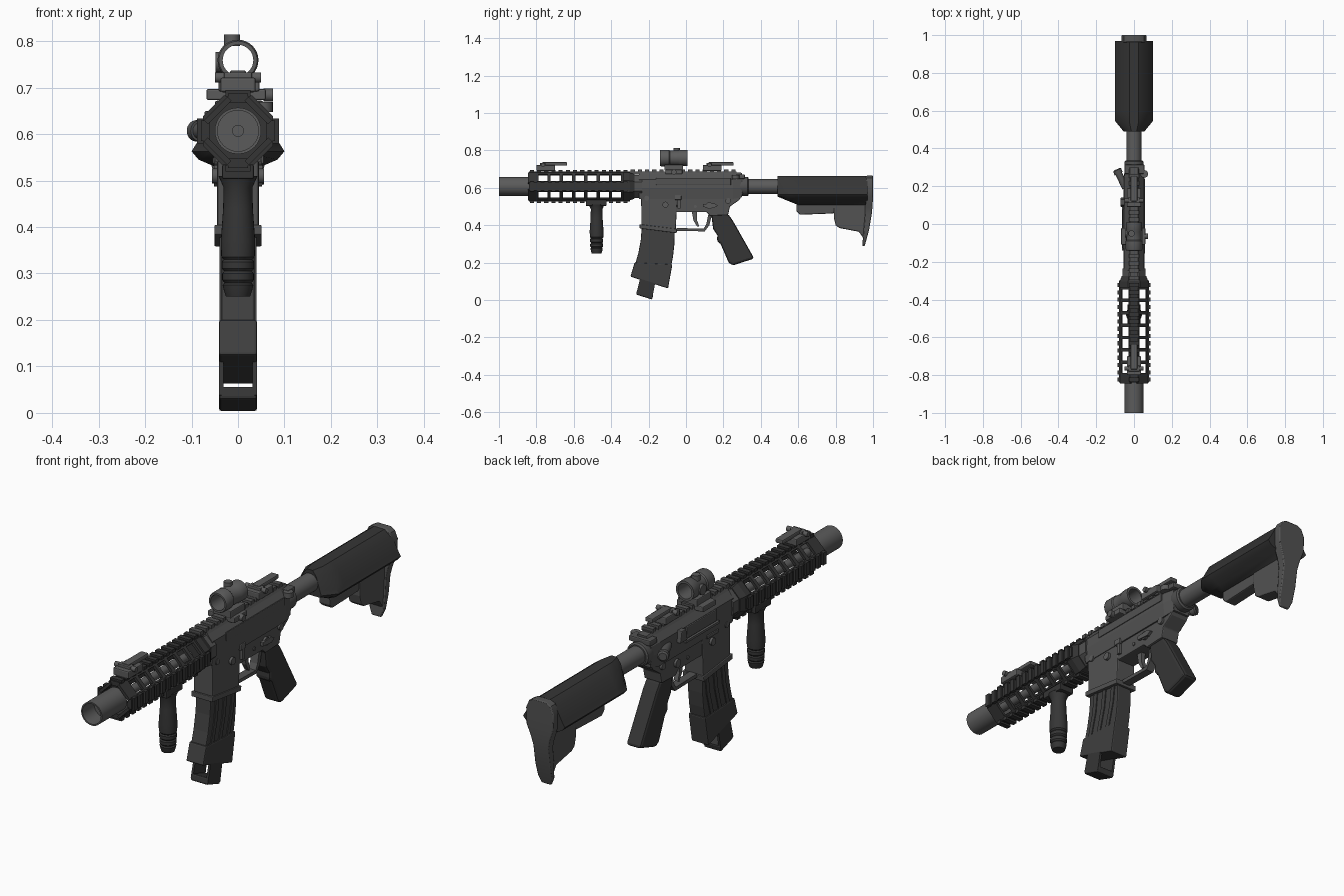
import bpy, bmesh, math
from mathutils import Vector, Matrix

def mat(name, v):
    m = bpy.data.materials.new(name)
    m.diffuse_color = (v, v, v, 1)
    return m

DARK = mat("black polymer", 0.036)
MAG = mat("dark grey polymer", 0.05)
BODY = mat("receiver grey", 0.085)
METAL = mat("metal grey", 0.105)
CZ = 0.607  # height of the bore line

def finish(name, bm, m, bevel=0, smooth=False):
    bmesh.ops.recalc_face_normals(bm, faces=bm.faces)
    me = bpy.data.meshes.new(name)
    bm.to_mesh(me)
    bm.free()
    me.materials.append(m)
    ob = bpy.data.objects.new(name, me)
    bpy.context.collection.objects.link(ob)
    if smooth:
        for p in me.polygons:
            p.use_smooth = True
        me.set_sharp_from_angle(angle=math.radians(35))
    if bevel:
        b = ob.modifiers.new("bevel", 'BEVEL')
        b.width, b.segments, b.limit_method = bevel, 2, 'ANGLE'
        b.angle_limit = math.radians(40)
    return ob

def add_box(bm, x0, x1, y0, y1, z0, z1, rot=None):
    c = Vector(((x0 + x1) / 2, (y0 + y1) / 2, (z0 + z1) / 2))
    s = Matrix.Diagonal((x1 - x0, y1 - y0, z1 - z0, 1))
    bmesh.ops.create_cube(bm, size=1, matrix=(rot or Matrix()) @ Matrix.Translation(c) @ s)

def box(name, dims, m, bevel=0):
    bm = bmesh.new()
    add_box(bm, *dims)
    return finish(name, bm, m, bevel)

def loft(name, rings, m, bevel=0, smooth=False):
    bm = bmesh.new()
    vs = [[bm.verts.new(p) for p in r] for r in rings]
    n = len(vs[0])
    for a, b in zip(vs, vs[1:]):
        for i in range(n):
            bm.faces.new((a[i], a[(i + 1) % n], b[(i + 1) % n], b[i]))
    bm.faces.new(vs[0])
    bm.faces.new(vs[-1])
    return finish(name, bm, m, bevel, smooth)

def prism(name, yz, half, m, bevel=0, cx=0):
    return loft(name, [[(cx + s * half, y, z) for y, z in yz] for s in (-1, 1)], m, bevel)

def ring_xz(half, y):
    # mirrored cross-section at one y
    return [(x, y, z) for x, z in half] + [(-x, y, z) for x, z in reversed(half)]

def lathe(name, prof, origin, axis, m, n=28, closed=False):
    # prof holds (distance along axis, radius)
    q = Vector(axis).to_track_quat('Z', 'Y')
    bm = bmesh.new()
    rings = []
    for d, r in prof:
        rings.append([bm.verts.new(Vector(origin) + q @ Vector((
            r * math.cos(2 * math.pi * i / n), r * math.sin(2 * math.pi * i / n), d)))
            for i in range(n)])
    for a, b in zip(rings, rings[1:] + (rings[:1] if closed else [])):
        for i in range(n):
            bm.faces.new((a[i], a[(i + 1) % n], b[(i + 1) % n], b[i]))
    if not closed:
        bm.faces.new(rings[0])
        bm.faces.new(rings[-1])
    return finish(name, bm, m, smooth=True)

def cyl(name, p, axis, r, length, m, n=20):
    return lathe(name, [(0, r), (length, r)], p, axis, m, n)

Y, X, Z = (0, 1, 0), (1, 0, 0), (0, 0, 1)

# Muzzle tube and inner barrel
lathe("muzzle_tube", [(0, 0.05), (0.17, 0.05), (0.17, 0.012), (0.08, 0.012), (0.08, 0.044), (0, 0.044)],
      (0, -1, CZ), Y, METAL, 32, True)
cyl("barrel", (0, -0.85, CZ), Y, 0.018, 0.6, METAL)

# Handguard: four rails joined by slotted diagonal panels
bm = bmesh.new()
for k in range(4):
    R = Matrix.Translation((0, 0, CZ)) @ Matrix.Rotation(k * math.pi / 2, 4, 'Y')
    add_box(bm, -0.022, 0.022, -0.84, -0.3, 0.06, 0.08, R)
    for i in range(14):
        y = -0.835 + i * 0.0385
        add_box(bm, -0.027, 0.027, y, y + 0.022, 0.074, 0.088, R)
    D = R @ Matrix.Rotation(math.pi / 4, 4, 'Y')
    for s in (-1, 1):
        a, b = sorted((s * 0.027, s * 0.037))
        add_box(bm, a, b, -0.84, -0.3, 0.058, 0.068, D)
    for i in range(8):
        y = -0.807 + i * 0.0657
        y0, y1 = y, y + 0.018
        if i == 0: y0 = -0.845
        if i == 7: y1 = -0.3
        add_box(bm, -0.036, 0.036, y0, y1, 0.056, 0.068, D)
finish("handguard", bm, DARK)

def octagon(r, y):
    return [(r * math.cos(math.pi * (i + .5) / 4), y, CZ + r * math.sin(math.pi * (i + .5) / 4))
            for i in range(8)]
loft("handguard_rear_collar", [octagon(0.082, -0.335), octagon(0.082, -0.305), octagon(0.07, -0.275)], DARK)
loft("barrel_nut", [octagon(0.066, -0.28), octagon(0.066, -0.235)], BODY)

# Upper receiver and its rail
sec = [(0.048, 0.54), (0.055, 0.60), (0.052, 0.645), (0.03, 0.672), (0.022, 0.685)]
small = [(0.04, 0.55), (0.045, 0.60), (0.042, 0.64), (0.028, 0.665), (0.02, 0.68)]
loft("upper_receiver", [ring_xz(sec, -0.25), ring_xz(sec, 0.25), ring_xz(small, 0.3)], BODY)
bm = bmesh.new()
add_box(bm, -0.02, 0.02, -0.3, 0.27, 0.67, 0.688)
for i in range(15):
    y = -0.296 + i * 0.0385
    add_box(bm, -0.027, 0.027, y, y + 0.022, 0.682, 0.699)
finish("receiver_rail", bm, BODY)
box("left_side_panel", (0.05, 0.057, -0.16, 0.24, 0.615, 0.652), BODY, 0.003)
box("ejection_port_cover", (-0.06, -0.05, -0.13, 0.08, 0.595, 0.645), BODY, 0.004)
box("port_hinge", (-0.064, -0.05, -0.14, 0.09, 0.582, 0.592), METAL)
prism("case_deflector", [(0.09, 0.60), (0.14, 0.60), (0.13, 0.65), (0.10, 0.65)], 0.012, BODY, 0.004, -0.06)
lathe("forward_assist", [(0, 0.018), (0.085, 0.018), (0.085, 0.023), (0.105, 0.023), (0.11, 0.016)],
      (-0.045, 0.19, 0.607), (-0.42, 0.9, 0), BODY)

# Charging handle
box("charging_handle", (-0.05, 0.055, 0.265, 0.315, 0.648, 0.672), BODY, 0.005)
cyl("charging_latch", (0.055, 0.265, 0.647), Z, 0.02, 0.022, METAL)

# Lower receiver with magazine well and trigger guard
prism("lower_receiver", [(-0.24, 0.56), (-0.235, 0.47), (-0.045, 0.47), (0.11, 0.47), (0.13, 0.45),
      (0.225, 0.455), (0.235, 0.50), (0.285, 0.535), (0.305, 0.57), (0.29, 0.60), (0.25, 0.56)],
      0.042, BODY, 0.004)
prism("magazine_well", [(-0.24, 0.565), (-0.238, 0.40), (-0.055, 0.375), (-0.045, 0.565)], 0.045, BODY, 0.005)
prism("well_flare", [(-0.248, 0.405), (-0.248, 0.383), (-0.05, 0.358), (-0.048, 0.38)], 0.051, BODY, 0.003)
prism("trigger_guard", [(-0.05, 0.385), (-0.05, 0.37), (0.10, 0.367), (0.125, 0.40), (0.14, 0.46),
      (0.12, 0.46), (0.108, 0.405), (0.095, 0.382)], 0.018, BODY)
prism("trigger", [(0.03, 0.48), (0.06, 0.48), (0.058, 0.43), (0.07, 0.395), (0.06, 0.392), (0.04, 0.425)], 0.01, METAL)

# Receiver controls
for s, tag in ((-1, "right"), (1, "left")):
    def knob(name, y, z, r, out=0.052):
        cyl(tag + "_" + name, (s * 0.03, y, z), (s, 0, 0), r, out - 0.03, METAL, 16)
    knob("front_pin", -0.21, 0.545, 0.013)
    knob("rear_pin", 0.225, 0.53, 0.015)
    knob("selector_hub", 0.125, 0.505, 0.018)
    knob("magazine_release", -0.11, 0.51, 0.016, 0.056)
    knob("trigger_pin", 0.05, 0.50, 0.008, 0.046)
prism("selector_lever", [(0.09, 0.497), (0.15, 0.492), (0.17, 0.505), (0.15, 0.517), (0.09, 0.513)], 0.006, METAL, 0, 0.05)
box("bolt_catch", (0.04, 0.056, -0.06, -0.025, 0.535, 0.56), METAL, 0.004)
box("bolt_catch_stem", (0.04, 0.053, -0.045, -0.03, 0.49, 0.54), METAL)
box("release_fence", (-0.055, -0.04, -0.15, -0.07, 0.535, 0.55), BODY, 0.004)

# Pistol grip
prism("pistol_grip", [(0.135, 0.46), (0.225, 0.46), (0.25, 0.425), (0.365, 0.222), (0.25, 0.185), (0.228, 0.2),
      (0.185, 0.30), (0.165, 0.315), (0.168, 0.345), (0.145, 0.38)], 0.035, DARK, 0.012)

# Curved magazine with ribs, boot and pull loop
prism("magazine", [(-0.236, 0.40), (-0.06, 0.39), (-0.062, 0.30), (-0.069, 0.235), (-0.098, 0.085),
      (-0.287, 0.14), (-0.255, 0.25), (-0.242, 0.32)], 0.036, MAG, 0.005)
for s in (-1, 1):
    for i, d in enumerate((0.03, 0.085, 0.14)):
        prism("magazine_rib_%d_%d" % (s, i), [(-0.236 + d, 0.38), (-0.215 + d, 0.38), (-0.226 + d, 0.29),
              (-0.253 + d, 0.19), (-0.274 + d, 0.19), (-0.247 + d, 0.29)], 0.003, MAG, 0, s * 0.037)
prism("magazine_boot", [(-0.275, 0.20), (-0.073, 0.19), (-0.096, 0.062), (-0.297, 0.125)], 0.041, MAG, 0.005)
for s in (-1, 1):
    prism("pull_loop_side_%d" % s, [(-0.245, 0.115), (-0.165, 0.09), (-0.18, 0.012), (-0.265, 0.038)], 0.005, DARK, 0, s * 0.036)
prism("pull_loop_base", [(-0.26, 0.058), (-0.175, 0.03), (-0.181, 0.002), (-0.267, 0.03)], 0.041, DARK, 0.006)

# Vertical foregrip
box("foregrip_clamp", (-0.034, 0.034, -0.535, -0.425, 0.503, 0.535), DARK, 0.004)
lathe("foregrip", [(0, 0.026), (0.012, 0.03), (0.025, 0.033), (0.03, 0.029), (0.036, 0.034), (0.05, 0.034),
      (0.055, 0.030), (0.061, 0.035), (0.075, 0.035), (0.08, 0.031), (0.086, 0.036), (0.12, 0.037),
      (0.19, 0.032), (0.235, 0.031), (0.26, 0.042)], (0, -0.478, 0.25), Z, DARK)

# Buffer tube and nut
lathe("castle_nut", [(0, 0.046), (0.02, 0.051), (0.045, 0.051), (0.05, 0.044)], (0, 0.285, CZ), Y, BODY)
cyl("buffer_tube", (0, 0.3, CZ), Y, 0.039, 0.25, METAL, 28)

# Shoulder stock
full = [(0.03, 0.508), (0.05, 0.53), (0.085, 0.545), (0.1, 0.563), (0.088, 0.582), (0.058, 0.638), (0.025, 0.662)]
front = [(x * 0.55, max(z, 0.553)) for x, z in full]
mid = [(x, max(z, 0.53)) for x, z in full]
loft("stock_body", [ring_xz(front, 0.49), ring_xz(mid, 0.545), ring_xz(full, 0.6), ring_xz(full, 0.97)], DARK, smooth=True)
prism("stock_lever", [(0.59, 0.515), (0.59, 0.475), (0.61, 0.456), (0.79, 0.463), (0.80, 0.52)], 0.026, BODY, 0.005)
prism("stock_toe", [(0.79, 0.53), (0.79, 0.44), (0.80, 0.40), (0.82, 0.385), (0.925, 0.365), (0.955, 0.32),
      (0.97, 0.53)], 0.03, BODY, 0.006)
pad = [(0.665, 0.03, 0.965, 1), (0.652, 0.052, 0.962, 1), (0.62, 0.066, 0.96, 1), (0.55, 0.064, 0.96, 1),
       (0.50, 0.045, 0.958, 0.997), (0.46, 0.036, 0.957, 0.993), (0.38, 0.036, 0.95, 0.98),
       (0.32, 0.034, 0.945, 0.964), (0.288, 0.022, 0.943, 0.955)]
loft("butt_pad", [[(-w, a, z), (w, a, z), (w, b, z), (-w, b, z)] for z, w, a, b in pad], BODY, 0.004, True)

# Folded front and rear sights
for tag, y in (("front", -0.80), ("rear", 0.09)):
    box(tag + "_sight_base", (-0.038, 0.038, y, y + 0.10, 0.69, 0.722), METAL, 0.005)
    box(tag + "_sight_wing", (-0.03, 0.03, y + 0.02, y + 0.05, 0.715, 0.733), METAL, 0.003)
    box(tag + "_sight_leaf", (-0.018, 0.018, y + 0.03, y + 0.165, 0.718, 0.737), METAL, 0.005)
    cyl(tag + "_sight_pin", (-0.05, y + 0.035, 0.722), X, 0.011, 0.1, METAL, 14)

# Tube optic and mount
lathe("optic_tube", [(0, 0.041), (0.006, 0.044), (0.05, 0.044), (0.055, 0.04), (0.1, 0.04), (0.105, 0.043),
      (0.148, 0.043), (0.148, 0.033), (0, 0.033)], (0, -0.14, 0.759), Y, METAL, 32, True)
box("optic_mount", (-0.042, 0.046, -0.115, -0.015, 0.692, 0.724), METAL, 0.004)
box("optic_clamp", (-0.068, 0.06, -0.11, -0.02, 0.673, 0.697), METAL, 0.004)
cyl("clamp_screw", (0.055, -0.065, 0.684), X, 0.014, 0.02, METAL)
cyl("top_turret", (-0.013, -0.05, 0.79), Z, 0.017, 0.024, METAL)
cyl("side_turret", (-0.048, -0.05, 0.755), X, 0.022, 0.014, METAL)
